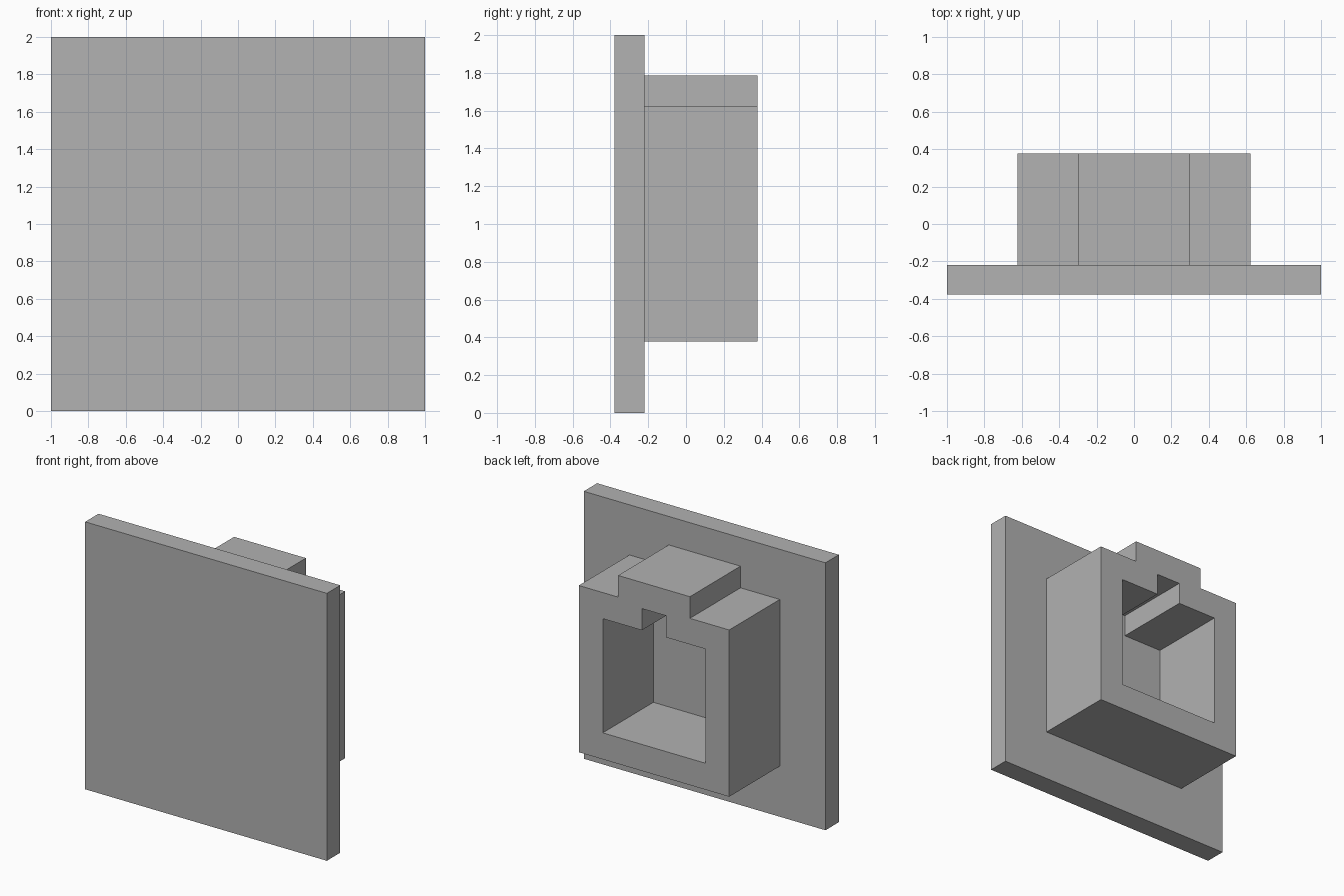
import bpy
import bmesh

cube = bpy.data.objects.get("Cube")
if cube:
    bpy.data.objects.remove(cube, do_unlink=True)

# One plain grey plastic
grey = bpy.data.materials.new("grey plastic")
grey.use_nodes = True
colour = (0.445, 0.445, 0.445, 1.0)
grey.diffuse_color = colour
grey.node_tree.nodes["Principled BSDF"].inputs["Base Color"].default_value = colour


def extrude_profile(name, points, y0, y1):
    """Solid made by pushing an x-z outline from y0 to y1."""
    bm = bmesh.new()
    face = bm.faces.new([bm.verts.new((x, y0, z)) for x, z in points])
    grown = bmesh.ops.extrude_face_region(bm, geom=[face])["geom"]
    verts = [v for v in grown if isinstance(v, bmesh.types.BMVert)]
    bmesh.ops.translate(bm, verts=verts, vec=(0, y1 - y0, 0))
    bmesh.ops.recalc_face_normals(bm, faces=bm.faces)
    mesh = bpy.data.meshes.new(name)
    bm.to_mesh(mesh)
    bm.free()
    mesh.materials.append(grey)
    obj = bpy.data.objects.new(name, mesh)
    bpy.context.collection.objects.link(obj)
    return obj


def stepped(half, bottom, shoulder, neck, top):
    """Square outline with a narrower raised step on its top edge."""
    right = [(half, bottom), (half, shoulder), (neck, shoulder), (neck, top)]
    return right + [(-x, z) for x, z in reversed(right)]


FRONT, JOIN, BACK = -0.378, -0.22, 0.378

# Square front plate
extrude_profile("front_plate", [(-1, 0), (1, 0), (1, 2), (-1, 2)], FRONT, JOIN)

# Housing with the raised rib along its top
housing = extrude_profile(
    "housing", stepped(0.622, 0.378, 1.625, 0.297, 1.787), JOIN, BACK)

# Keyed opening, cut right through to the plate
cutter = extrude_profile(
    "opening_cutter", stepped(0.424, 0.576, 1.43, 0.1, 1.592), JOIN - 0.1, BACK + 0.1)
cutter.hide_render = True
cut = housing.modifiers.new("opening", "BOOLEAN")
cut.operation = "DIFFERENCE"
cut.solver = "EXACT"
cut.object = cutter

# Bake the cut and drop the helper
bpy.context.view_layer.objects.active = housing
bpy.ops.object.modifier_apply(modifier=cut.name)
bpy.data.objects.remove(cutter, do_unlink=True)
